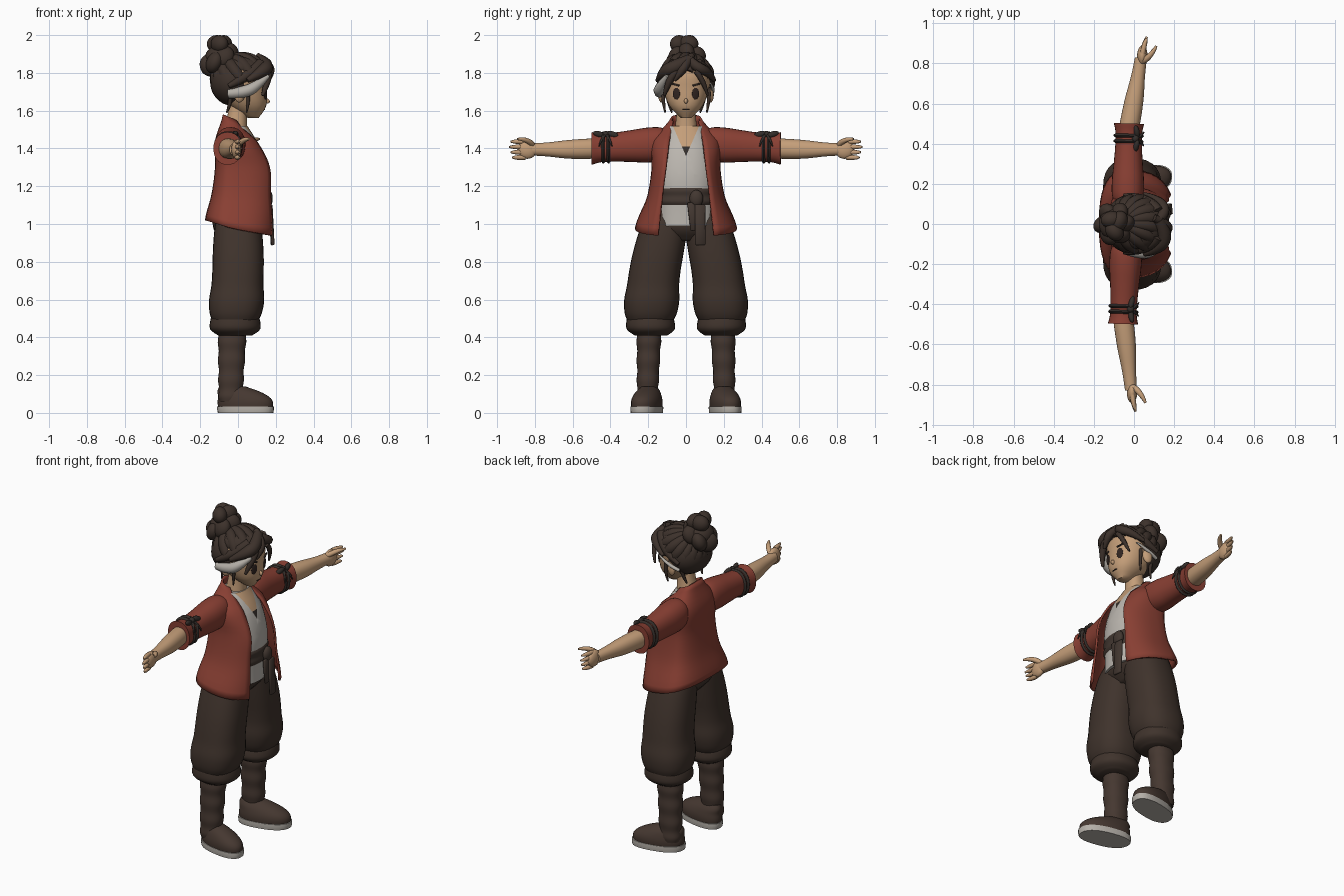
import bpy, bmesh, math
from mathutils import Vector, Matrix

cube = bpy.data.objects.get("Cube")
if cube:
    bpy.data.objects.remove(cube)


def material(name, red, green, blue):
    mat = bpy.data.materials.new(name)
    mat.use_nodes = True
    mat.diffuse_color = (red, green, blue, 1)
    mat.node_tree.nodes["Principled BSDF"].inputs["Base Color"].default_value = mat.diffuse_color
    return mat


SKIN = material("skin", .55, .34, .19)
HAIR = material("dark hair", .046, .031, .024)
RED = material("red cloth", .25, .05, .033)
SHIRT = material("pale shirt", .5, .47, .43)
TROUSER = material("brown trousers", .05, .033, .025)
SASH = material("brown sash", .055, .038, .03)
BOOT = material("brown boots", .06, .039, .03)
PALE = material("pale grey", .46, .43, .39)
TIE = material("dark tie", .034, .027, .023)
EYE = material("eye brown", .03, .018, .015)


def finish(name, mesh_data, mat):
    bmesh.ops.recalc_face_normals(mesh_data, faces=mesh_data.faces)
    for face in mesh_data.faces:
        face.smooth = True
    mesh = bpy.data.meshes.new(name)
    mesh_data.to_mesh(mesh)
    mesh_data.free()
    mesh.materials.append(mat)
    mesh.set_sharp_from_angle(angle=math.radians(50))
    ob = bpy.data.objects.new(name, mesh)
    bpy.context.collection.objects.link(ob)
    return ob


def spline(values, t):
    """Smooth curve through evenly spaced numbers or vectors."""
    last = len(values) - 1
    i = min(int(t * last), last - 1)
    f = t * last - i
    before, a, b, after = (values[min(max(k, 0), last)] for k in range(i - 1, i + 3))
    slope_a, slope_b = (b - before) / 2, (after - a) / 2
    ease = f * f * (3 - 2 * f)
    return a + (b - a) * ease + slope_a * (f * (1 - f) ** 2) - slope_b * (f * f * (1 - f))


def rounded(c, n):
    return math.copysign(abs(c) ** (2 / n), c)


def join_rings(bm, rings, closed):
    rows = [[bm.verts.new(p) for p in ring] for ring in rings]
    count = len(rows[0])
    for low, high in zip(rows, rows[1:]):
        for i in range(count if closed else count - 1):
            j = (i + 1) % count
            bm.faces.new((low[i], low[j], high[j], high[i]))
    if closed:
        bm.faces.new(rows[0])
        bm.faces.new(rows[-1])


def loft(name, mat, path, radii, flat=1, side=1, toe=0, n=2.2, segs=28):
    """Sweep ellipses along a path; flat is the second radius over the x radius."""
    path = [Vector(p) for p in path]
    run = path[-1] - path[0]
    across = Vector((0, 0, 1)) if abs(run.y) > abs(run.z) else Vector((0, 1, 0))
    steps = 4 * (len(radii) - 1)
    rings = []
    for k in range(steps + 1):
        centre, r = spline(path, k / steps), spline(radii, k / steps)
        ring = []
        for i in range(segs):
            a = math.tau * i / segs
            p = centre + across * (r * flat * rounded(math.sin(a), n))
            p.x += r * rounded(math.cos(a), n)
            ring.append((p.x, side * (p.y + toe * p.x), p.z))
        rings.append(ring)
    bm = bmesh.new()
    join_rings(bm, rings, True)
    return finish(name, bm, mat)


def ball(name, mat, at, size, rot=(0, 0, 0)):
    bm = bmesh.new()
    bmesh.ops.create_uvsphere(bm, u_segments=24, v_segments=14, radius=1)
    ob = finish(name, bm, mat)
    ob.location, ob.scale, ob.rotation_euler = at, size, rot
    return ob


def box(name, mat, at, size, rot=(0, 0, 0)):
    bm = bmesh.new()
    bmesh.ops.create_cube(bm, size=1, matrix=Matrix.Diagonal((*size, 1)))
    bmesh.ops.bevel(bm, geom=bm.edges[:], offset=min(size) / 4, segments=1, affect='EDGES')
    ob = finish(name, bm, mat)
    ob.location, ob.rotation_euler = at, rot
    return ob


def strand(name, mat, points, radius):
    """Tapered round lock along a smooth path."""
    curve = bpy.data.curves.new(name, 'CURVE')
    curve.dimensions, curve.bevel_depth, curve.bevel_resolution = '3D', radius, 2
    curve.use_fill_caps = True
    line = curve.splines.new('NURBS')
    line.points.add(len(points) - 1)
    for i, (point, co) in enumerate(zip(line.points, points)):
        t = i / (len(points) - 1)
        point.co, point.radius = (*co, 1), .7 + 1.3 * t - 1.7 * t * t
    line.order_u, line.use_endpoint_u, line.resolution_u = 3, True, 5
    curve.materials.append(mat)
    ob = bpy.data.objects.new(name, curve)
    bpy.context.collection.objects.link(ob)
    bpy.ops.object.select_all(action='DESELECT')
    ob.select_set(True)
    bpy.context.view_layer.objects.active = ob
    bpy.ops.object.convert(target='MESH')
    return bpy.context.object


# Torso with shirt; the neckline is cut by planes and coloured by region
torso = loft("shirt_torso", SHIRT, [(.03, 0, .99), (.03, 0, 1.26), (-.02, 0, 1.52)],
             [.12, .118, .122, .11, .07], flat=1.3)
apex, slope, inset = 1.36, .44, 1.41
bm = bmesh.new()
bm.from_mesh(torso.data)
for height, normal in ((apex, (0, 1, slope)), (apex, (0, 1, -slope)), (inset, (0, 0, 1))):
    bmesh.ops.bisect_plane(bm, geom=bm.verts[:] + bm.edges[:] + bm.faces[:],
                           plane_co=(0, 0, height), plane_no=normal)
for face in bm.faces:
    c = face.calc_center_median()
    if c.x > 0 and abs(c.y) < slope * (c.z - apex):
        face.material_index = 1 if c.z > inset else 2
bm.to_mesh(torso.data)
bm.free()
torso.data.materials.append(SKIN)
torso.data.materials.append(TIE)

# Open jacket, from the flared hem up to the collar
rings = []
for k in range(21):
    t = k / 20
    back = spline([.145, .11, .092, .092, .05], t)
    front = spline([.235, .237, .225, .14, .04], t)
    half = spline([.27, .205, .182, .18, .08], t)
    drop = .085 * max(0, 1 - 3 * t) + .16 * max(0, t - .75)
    start = math.asin(((.15 - .08 * t) / half) ** 1.3)
    ring = []
    for i in range(33):
        a = start + (math.tau - 2 * start) * i / 32
        c = rounded(math.cos(a), 2.6)
        ring.append((c * (front if c > 0 else back) - .03, half * rounded(math.sin(a), 2.6),
                     1.02 + .56 * t - drop * (c + 1) / 2))
    rings.append(ring)
bm = bmesh.new()
join_rings(bm, rings, False)
jacket = finish("jacket_body", bm, RED)
jacket.modifiers.new("thickness", 'SOLIDIFY').thickness = .012

# Sash with knot and hanging ends
loft("sash", SASH, [(.025, 0, 1.1), (.025, 0, 1.195)], [.127, .135, .131, .135, .127], flat=1.22)
ball("sash_knot", SASH, (.16, .055, 1.135), (.024, .036, .045))
box("sash_end_long", SASH, (.178, .075, .995), (.016, .055, .215), (0, -.05, .1))
box("sash_end_short", SASH, (.168, .035, 1.04), (.014, .04, .15), (.12, 0, 0))

loft("trouser_hips", TROUSER, [(0, 0, .91), (0, 0, 1.13)], [.08, .13, .13, .12], flat=1.5)

turn = Matrix.Rotation(-.03, 4, 'Z')
for side, word in ((1, "left_"), (-1, "right_")):
    # Gathered trouser leg, sole, shoe and wrapped shin
    loft(word + "trouser_leg", TROUSER, [(-.015, .19, .48), (0, .165, .75), (0, .1, 1.06)],
         [.118, .138, .146, .138, .136, .135, .13, .12, .1], side=side, n=2.4)
    loft(word + "trouser_hem", TROUSER, [(-.015, .185, .41), (-.015, .19, .52)],
         [.09, .132, .132, .12], flat=.96, side=side)
    loft(word + "sole", PALE, [(.04, .2, 0), (.04, .2, .035)], [.147, .15, .15],
         flat=.53, side=side, toe=.19, n=2.4)
    loft(word + "shoe", BOOT, [(.04, .2, .03), (.03, .2, .085), (-.03, .2, .14)],
         [.145, .145, .12, .07], flat=.53, side=side, toe=.19)
    loft(word + "shin_wrap", BOOT, [(-.04, .205, .06), (-.03, .195, .44)],
         [.058 + k * .0018 + k % 2 * .005 for k in range(10)], flat=.87, side=side)

    # Sleeve, tied band, forearm and hand, all turned slightly together
    arm = [
        loft(word + "sleeve", RED, [(-.035, .09, 1.425), (-.04, .5, 1.4)],
             [.06, .078, .08, .073, .067, .066, .075], flat=1.15, side=side),
        loft(word + "forearm", SKIN, [(-.04, .47, 1.4), (-.015, .64, 1.395), (.01, .83, 1.395)],
             [.05, .05, .045, .034, .03], flat=1.06, side=side),
        ball(word + "palm", SKIN, (.016, side * .84, 1.395), (.026, .052, .05)),
        strand(word + "thumb", SKIN, [(.015, side * .81, 1.415), (.055, side * .83, 1.45),
                                      (.085, side * .89, 1.45)], .02),
        ball(word + "tie_knot", TIE, (-.005, side * .425, 1.475), (.018, .018, .018))]
    for k in (-1, 1):
        y = .425 + k * .014
        arm += [
            loft(word + "sleeve_tie", TIE, [(-.04, y - .013, 1.405), (-.04, y + .013, 1.405)],
                 [.06, .076, .06], flat=1.13, side=side),
            ball(word + "tie_bow", TIE, (0, side * (.425 + k * .035), 1.475),
                 (.014, .033, .016), (.3 * side, 0, .2 * k)),
            strand(word + "tie_end", TIE, [(0, side * .425, 1.475), (.03, side * (y + .01 * k), 1.45),
                                           (.036, side * (y + .02 * k), 1.41)], .009)]
    for k in range(4):
        z, reach = 1.352 + k * .028, .935 - .008 * abs(k - 2)
        arm.append(strand(word + "finger", SKIN, [(.018, side * .85, z), (.024, side * .9, z),
                                                  (.036, side * reach, z)], .017))
    for ob in arm:
        ob.matrix_basis = turn @ ob.matrix_basis

    # Eye, brow and ear
    ball(word + "eye", EYE, (.146, side * .051, 1.69), (.0045, .02, .031), (0, .05, side * .36))
    box(word + "brow", HAIR, (.148, side * .056, 1.738), (.009, .045, .009), (side * .25, 0, side * .36))
    ball(word + "ear", SKIN, (.01, side * .128, 1.685), (.028, .018, .042), (0, .15, side * -.3))

# Neck, head and face
loft("neck", SKIN, [(-.02, 0, 1.43), (.005, 0, 1.66)], [.07, .06, .05, .05])
loft("head", SKIN, [(.08, 0, 1.562), (.02, 0, 1.72), (.01, 0, 1.88)],
     [.03, .1, .134, .137, .06], flat=.92)
ball("nose", SKIN, (.15, 0, 1.652), (.019, .01, .014), (0, .4, 0))
box("mouth", EYE, (.139, 0, 1.606), (.009, .036, .004))

# Hair mass, then locks sweeping from the hairline up into the bun
ball("hair_back", HAIR, (-.025, 0, 1.75), (.122, .145, .125))
ball("hair_top", HAIR, (.02, 0, 1.825), (.132, .125, .07))
for k in range(16):
    a = math.tau * k / 16 + .1
    edge = Vector((math.cos(a), math.sin(a), math.cos(a) / 2 - .2)).normalized()
    path = []
    for step in range(5):
        d = edge.lerp(Vector((-.5, 0, .8)), step / 4)
        d.y += .12 * math.sin(math.pi * step / 4)
        d.normalize()
        path.append((.012 + .132 * d.x, .123 * d.y, 1.77 + .118 * d.z))
    strand("swept_lock", HAIR, path, .037)
for side, wide in ((1, .75), (-1, 1)):
    strand("bang", HAIR, [(.12, .02, 1.87), (.16, side * .05, 1.835), (.13, side * .12, 1.805),
                          (.05, side * .15, 1.76)], .042 * wide)
    strand("temple_lock", HAIR, [(.12, side * .06, 1.85), (.07, side * .13, 1.79),
                                 (-.05, side * .14, 1.73)], .042)
    strand("cheek_lock", HAIR, [(.16, side * .05, 1.81), (.165, side * .09, 1.77),
                                (.13, side * .115, 1.68)], .026 * wide)
    strand("side_lock", HAIR, [(.05, side * .12, 1.72), (.06, side * .125, 1.66),
                               (.045, side * .11, 1.59)], .014)
    strand("nape_wisp", HAIR, [(-.04, side * .1, 1.68), (-.04, side * .085, 1.63),
                               (-.06, side * .075, 1.59)], .014)
strand("pale_streak", PALE, [(-.05, -.125, 1.69), (.03, -.145, 1.695), (.1, -.135, 1.73),
                             (.16, -.1, 1.785)], .035)
strand("thin_pale_streak", PALE, [(-.05, .135, 1.69), (.02, .15, 1.71), (.09, .13, 1.745)], .014)
strand("fringe_curl", HAIR, [(.1, .03, 1.89), (.165, 0, 1.845), (.175, -.03, 1.8),
                             (.165, -.06, 1.76)], .026)

# Coiled bun
ball("bun_core", HAIR, (-.1, 0, 1.88), (.075, .08, .065))
for k in range(6):
    a = math.tau * k / 6
    ball("bun_coil", HAIR, (.05 * math.cos(a) - .1, .058 * math.sin(a), 1.87 + .03 * math.cos(a)),
         (.055, .042, .06), (math.sin(a) / 2, .5, a + .5))
for k in range(3):
    a = math.tau * k / 3 + .4
    ball("bun_top", HAIR, (.022 * math.cos(a) - .095, .036 * math.sin(a), 1.953),
         (.053, .042, .047), (0, 0, a + .8))
